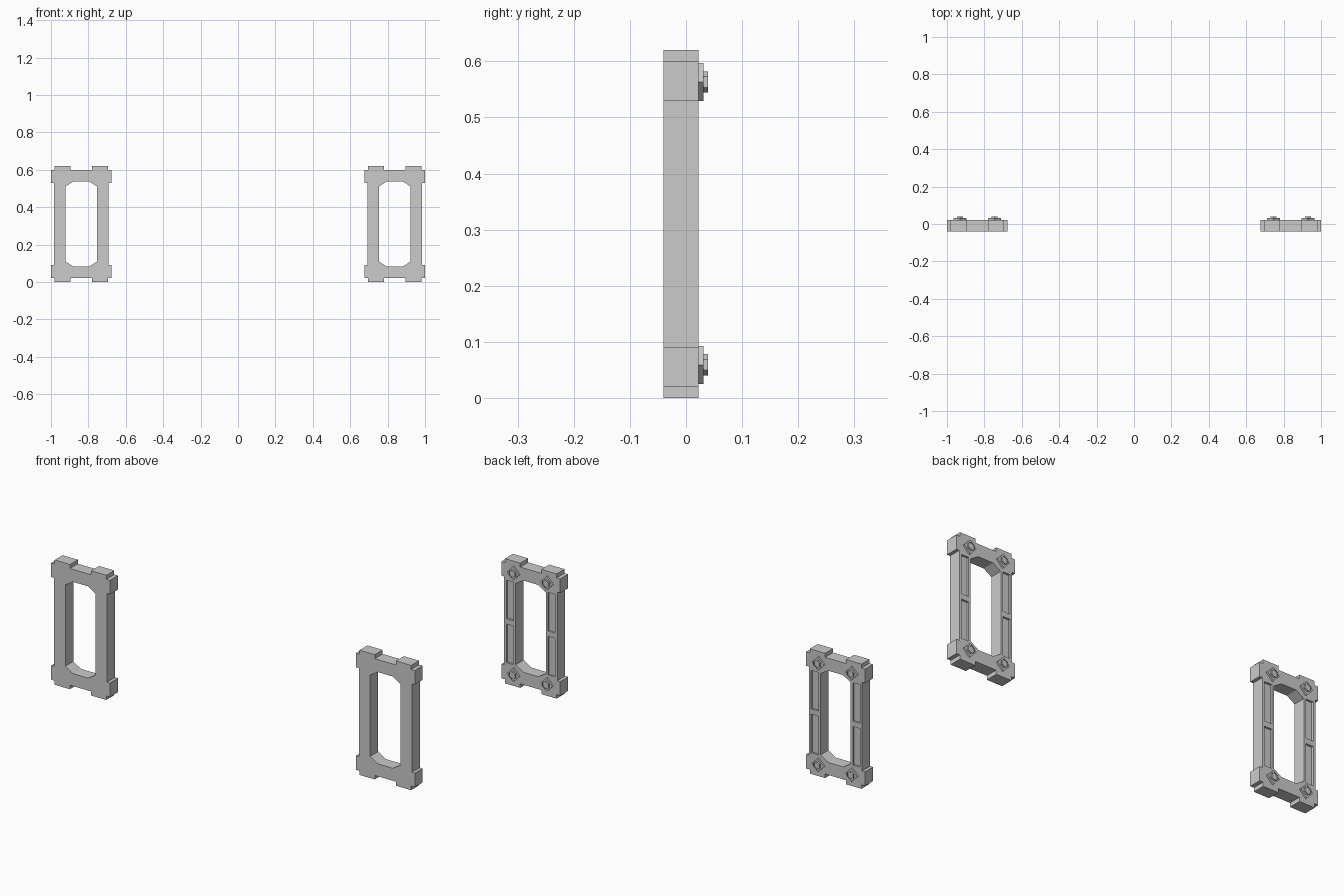
import bpy, bmesh, math

if "Cube" in bpy.data.objects:
    bpy.data.objects.remove(bpy.data.objects["Cube"])

CX = 0.838          # frame centre offset from x = 0
Y0, Y1 = -0.04, 0.022
ZC = 0.31           # frame mid height


def prism(bm, pts, y0, y1):
    """Extrude an XZ polygon from y0 to y1."""
    a = [bm.verts.new((x, y0, z)) for x, z in pts]
    b = [bm.verts.new((x, y1, z)) for x, z in pts]
    bm.faces.new(a)
    bm.faces.new(b[::-1])
    n = len(a)
    for i in range(n):
        j = (i + 1) % n
        bm.faces.new((a[j], a[i], b[i], b[j]))


def finish(bm, name):
    bmesh.ops.recalc_face_normals(bm, faces=bm.faces)
    me = bpy.data.meshes.new(name)
    bm.to_mesh(me)
    bm.free()
    ob = bpy.data.objects.new(name, me)
    bpy.context.collection.objects.link(ob)
    return ob


def mirrored(cx, quarter):
    """Complete a quarter outline (top centre to right middle) into a loop."""
    right = quarter + [(x, -z) for x, z in reversed(quarter)]
    loop = right + [(-x, z) for x, z in reversed(right)]
    return [(cx + x, ZC + z) for x, z in loop]


def ngon(cx, cz, r, n, turn=0.0):
    return [(cx + r * math.cos(turn + 2 * math.pi * i / n),
             cz + r * math.sin(turn + 2 * math.pi * i / n)) for i in range(n)]


def build_frame(cx, side):
    # Frame body with corner blocks and top/bottom tabs
    outline = [(0.058, 0.29), (0.058, 0.31), (0.142, 0.31), (0.142, 0.29),
               (0.162, 0.29), (0.162, 0.22), (0.146, 0.22)]
    bm = bmesh.new()
    prism(bm, mirrored(cx, outline), Y0, Y1)
    body = finish(bm, side + "_frame")

    # Cutter: chamfered opening and four recessed back panels
    bm = bmesh.new()
    prism(bm, mirrored(cx, [(0.041, 0.228), (0.083, 0.202)]), -0.1, 0.1)
    for sx in (-1, 1):
        for sz in (-1, 1):
            x, z = cx + sx * 0.1145, ZC + sz * 0.109
            prism(bm, [(x - 0.02, z - 0.096), (x + 0.02, z - 0.096),
                       (x + 0.02, z + 0.096), (x - 0.02, z + 0.096)],
                  Y1 - 0.01, 0.1)
    cutter = finish(bm, side + "_cutter")
    mod = body.modifiers.new("openings", 'BOOLEAN')
    mod.operation = 'DIFFERENCE'
    mod.solver = 'EXACT'
    mod.object = cutter
    bpy.context.view_layer.objects.active = body
    bpy.ops.object.modifier_apply(modifier=mod.name)
    bpy.data.objects.remove(cutter)

    # Corner bolts: diamond washer, hex head with a socket
    bm = bmesh.new()
    for sx in (-1, 1):
        for sz in (-1, 1):
            x, z = cx + sx * 0.092, ZC + 0.001 + sz * 0.252
            prism(bm, ngon(x, z, 0.034, 4), Y1 - 0.002, 0.031)
            prism(bm, ngon(x, z, 0.019, 6, math.pi / 6), 0.030, 0.039)
            bm.faces.ensure_lookup_table()
            cap = bm.faces[-7]
            bmesh.ops.inset_region(bm, faces=[cap], thickness=0.008)
            bmesh.ops.translate(bm, verts=cap.verts, vec=(0, -0.005, 0))
    finish(bm, side + "_bolts")


for cx, side in ((-CX, "left"), (CX, "right")):
    build_frame(cx, side)
